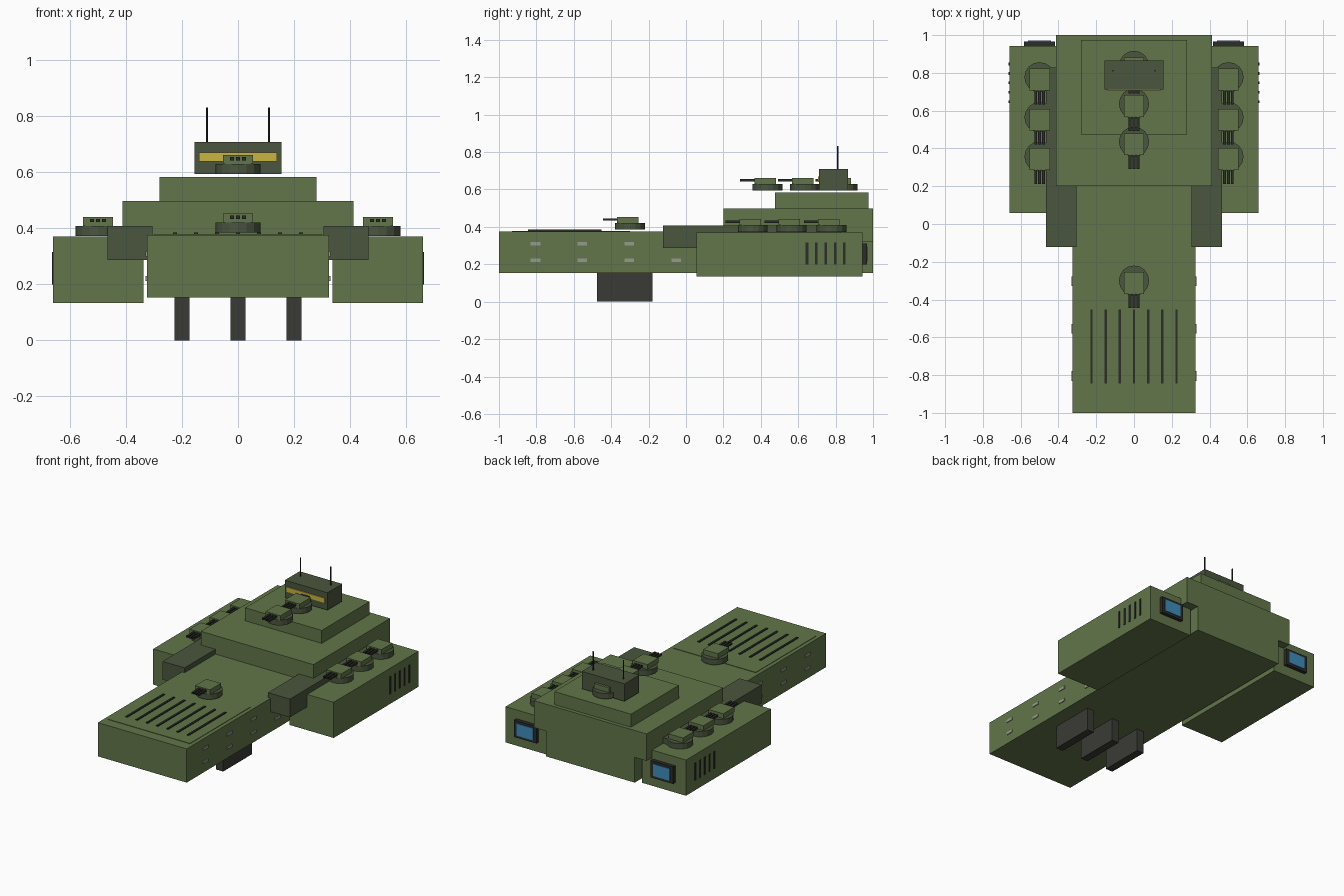
import bpy, bmesh
from mathutils import Matrix, Vector

if "Cube" in bpy.data.objects:
    bpy.data.objects.remove(bpy.data.objects["Cube"])


def mat(name, col):
    m = bpy.data.materials.new(name)
    m.diffuse_color = (*col, 1)
    m.use_nodes = True
    m.node_tree.nodes["Principled BSDF"].inputs["Base Color"].default_value = m.diffuse_color
    return m


GREEN = mat("olive green", (0.122, 0.181, 0.067))
DARK = mat("dark green", (0.070, 0.093, 0.048))
GREY = mat("dark grey", (0.042, 0.042, 0.036))
BLACK = mat("near black", (0.024, 0.026, 0.022))
YELLOW = mat("window yellow", (0.58, 0.46, 0.05))
BLUE = mat("engine blue", (0.05, 0.26, 0.50))
PALE = mat("port grey", (0.30, 0.33, 0.26))


def finish(name, bm, material):
    me = bpy.data.meshes.new(name)
    bm.to_mesh(me)
    bm.free()
    me.materials.append(material)
    ob = bpy.data.objects.new(name, me)
    bpy.context.collection.objects.link(ob)
    return ob


def box(name, x, y, z, material):
    """Box from (min, max) ranges on each axis."""
    bm = bmesh.new()
    size = Vector((x[1] - x[0], y[1] - y[0], z[1] - z[0]))
    mid = Vector((x[0] + x[1], y[0] + y[1], z[0] + z[1])) / 2
    bmesh.ops.create_cube(bm, size=1, matrix=Matrix.Translation(mid) @ Matrix.Diagonal((*size, 1)))
    return finish(name, bm, material)


def mirrored(name, x, y, z, material):
    """A right-hand box and its left-hand twin."""
    box(name + "_right", x, y, z, material)
    box(name + "_left", (-x[1], -x[0]), y, z, material)


def cylinder(name, c, r, h, material, sides=16):
    """Upright cylinder standing on point c."""
    bm = bmesh.new()
    bmesh.ops.create_cone(bm, cap_ends=True, segments=sides, radius1=r, radius2=r, depth=h,
                          matrix=Matrix.Translation((c[0], c[1], c[2] + h / 2)))
    return finish(name, bm, material)


def turret(x, y, z):
    """Round base, gun house and three forward barrels."""
    cylinder("turret_base", (x, y, z), 0.08, 0.036, DARK)
    box("turret_house", (x - 0.054, x + 0.054), (y - 0.07, y + 0.045), (z + 0.036, z + 0.068), GREEN)
    for dx in (-0.021, 0, 0.021):
        box("turret_barrel", (x + dx - 0.007, x + dx + 0.007), (y - 0.145, y - 0.06),
            (z + 0.049, z + 0.061), BLACK)


# Hull and stepped superstructure
box("hull", (-0.325, 0.325), (-1, 1), (0.153, 0.376), GREEN)
box("deck_plate", (-0.3, 0.3), (-0.93, -0.3), (0.37, 0.379), GREEN)
box("middle_deck", (-0.412, 0.412), (0.2, 1), (0.32, 0.498), GREEN)
box("upper_deck", (-0.28, 0.28), (0.475, 0.975), (0.49, 0.584), GREEN)

# Bridge with window and antennas
box("bridge", (-0.156, 0.156), (0.712, 0.866), (0.594, 0.709), DARK)
box("bridge_window", (-0.139, 0.139), (0.706, 0.714), (0.639, 0.67), YELLOW)
for x in (-0.111, 0.111):
    cylinder("antenna", (x, 0.812, 0.705), 0.004, 0.127, BLACK, 8)

# Side pods, their connecting beams and rear engines
mirrored("side_pod", (0.338, 0.66), (0.057, 0.943), (0.134, 0.37), GREEN)
mirrored("pod_beam", (0.305, 0.466), (-0.123, 0.828), (0.287, 0.408), DARK)
mirrored("engine_frame", (0.418, 0.582), (0.93, 0.967), (0.2, 0.312), BLACK)
mirrored("engine_glow", (0.44, 0.56), (0.964, 0.971), (0.216, 0.296), BLUE)
for i in range(5):
    y = 0.647 + i * 0.05
    mirrored("pod_vent", (0.655, 0.664), (y - 0.007, y + 0.007), (0.2, 0.316), BLACK)

# Hull side ports
for y in (-0.805, -0.555, -0.303, -0.052):
    for z in (0.221, 0.309):
        mirrored("hull_port", (0.321, 0.33), (y - 0.026, y + 0.026), (z - 0.009, z + 0.009), PALE)

# Deck slats on the bow
for i in range(-3, 4):
    box("deck_slat", (i * 0.075 - 0.0065, i * 0.075 + 0.0065), (-0.845, -0.453), (0.374, 0.385), BLACK)

# Keel fins the craft stands on
for x in (-0.2, 0, 0.2):
    box("keel_fin", (x - 0.026, x + 0.026), (-0.477, -0.178), (0, 0.155), GREY)

# Gun turrets on bow, centre line and pods
turret(0, -0.3, 0.385)
for y in (0.435, 0.637, 0.837):
    turret(0, y, 0.594)
for y in (0.357, 0.565, 0.777):
    for x in (-0.5, 0.5):
        turret(x, y, 0.373)
